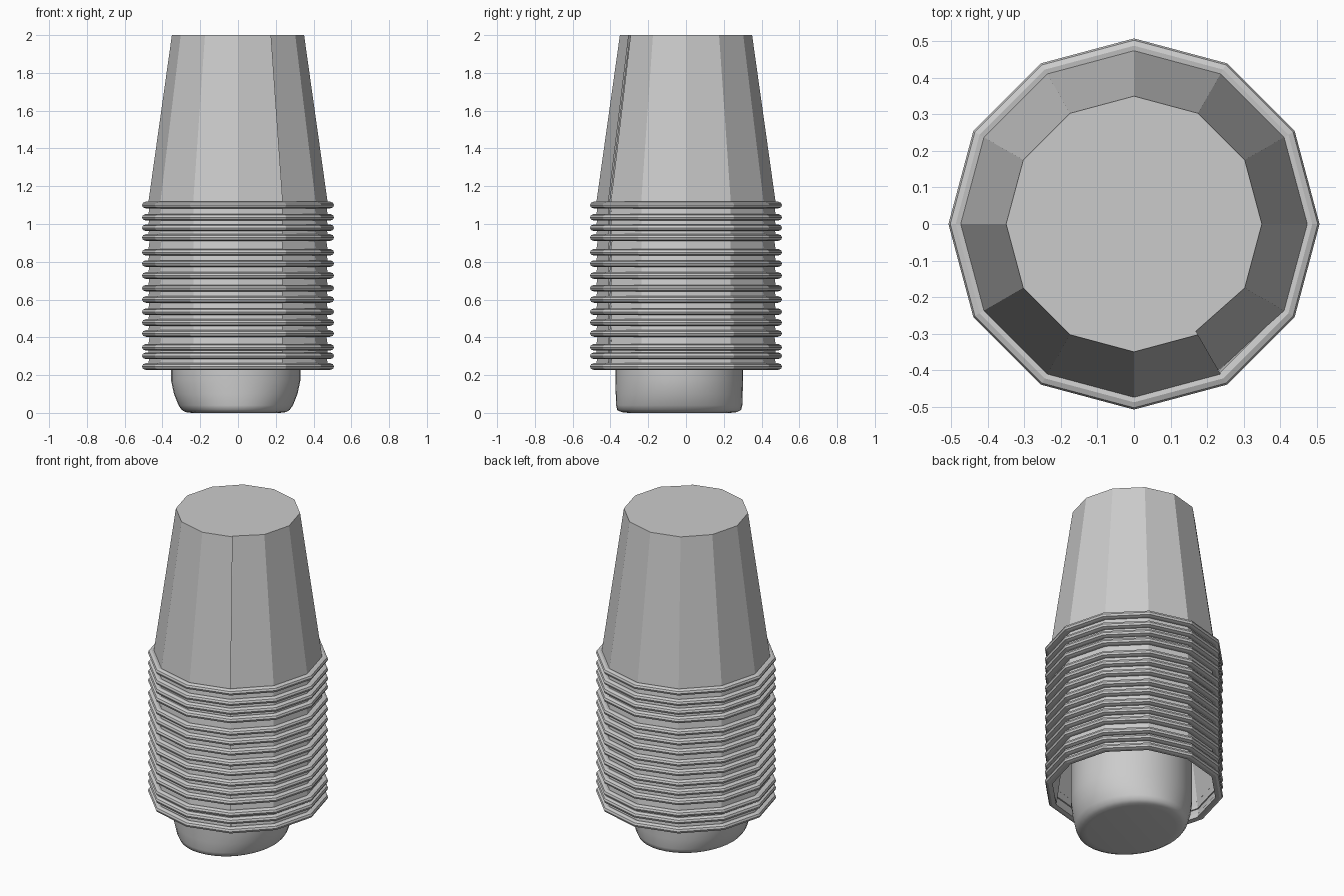
import bpy, bmesh
from math import cos, sin, radians, pi

if "Cube" in bpy.data.objects:
    bpy.data.objects.remove(bpy.data.objects["Cube"])

SIDES = 12


def finish(bm, name):
    mesh = bpy.data.meshes.new(name)
    bm.to_mesh(mesh)
    bm.free()
    obj = bpy.data.objects.new(name, mesh)
    bpy.context.collection.objects.link(obj)
    return obj


def bridge(bm, a, b, closed=True):
    n = len(a)
    for i in range(n if closed else n - 1):
        j = (i + 1) % n
        bm.faces.new((a[i], a[j], b[j], b[i]))


def ring(bm, r, z):
    return [bm.verts.new((r * cos(2 * pi * i / SIDES), r * sin(2 * pi * i / SIDES), z))
            for i in range(SIDES)]


def wall_ring(bm, r, z):
    # open strip: its first edge tucks under the last one at the glued seam
    out = []
    for i in range(SIDES + 1):
        a = radians(-60 + 360 * i / SIDES)
        rr = r * (0.968 if i == 0 else 1)
        out.append(bm.verts.new((rr * cos(a), rr * sin(a), z)))
    return out


def make_cup_mesh():
    bm = bmesh.new()
    # tapered wall with lapped seam and closed top
    low, high = wall_ring(bm, 0.478, -0.01), wall_ring(bm, 0.35, 0.90)
    bridge(bm, low, high, closed=False)
    bm.faces.new(high)
    # rolled rim
    profile = [(0.470, 0.015), (0.488, 0.018), (0.503, 0.012), (0.508, 0.0),
               (0.503, -0.012), (0.488, -0.017), (0.464, -0.015)]
    rings = [ring(bm, r, z) for r, z in profile]
    for k in range(len(rings)):
        bridge(bm, rings[(k + 1) % len(rings)], rings[k])
    return finish(bm, "cup_1")


# nested stack of upside-down cups
heights = [1.10, 1.035, 0.98, 0.928, 0.85, 0.79, 0.727, 0.66, 0.60,
           0.535, 0.478, 0.42, 0.347, 0.302, 0.245]
first = make_cup_mesh()
first.location.z = heights[0]
for k, z in enumerate(heights[1:], 2):
    cup = bpy.data.objects.new(f"cup_{k}", first.data)
    cup.location.z = z
    bpy.context.collection.objects.link(cup)

# rounded core standing inside the stack: z, half width x, half width y
core_profile = [(0.0, 0.235, 0.27), (0.004, 0.265, 0.305), (0.015, 0.285, 0.328),
                (0.04, 0.303, 0.334), (0.10, 0.327, 0.336), (0.17, 0.342, 0.338),
                (0.24, 0.342, 0.338), (0.60, 0.342, 0.338), (0.93, 0.335, 0.333),
                (0.99, 0.31, 0.31), (1.01, 0.26, 0.26)]
bm = bmesh.new()
rings = []
for z, hx, hy in core_profile:
    rings.append([bm.verts.new((-0.012 + hx * cos(2 * pi * i / 40),
                                -0.036 + hy * sin(2 * pi * i / 40), z)) for i in range(40)])
for a, b in zip(rings, rings[1:]):
    bridge(bm, a, b)
bm.faces.new(rings[0][::-1])
bm.faces.new(rings[-1])
core = finish(bm, "inner_core")
for p in core.data.polygons:
    p.use_smooth = True
